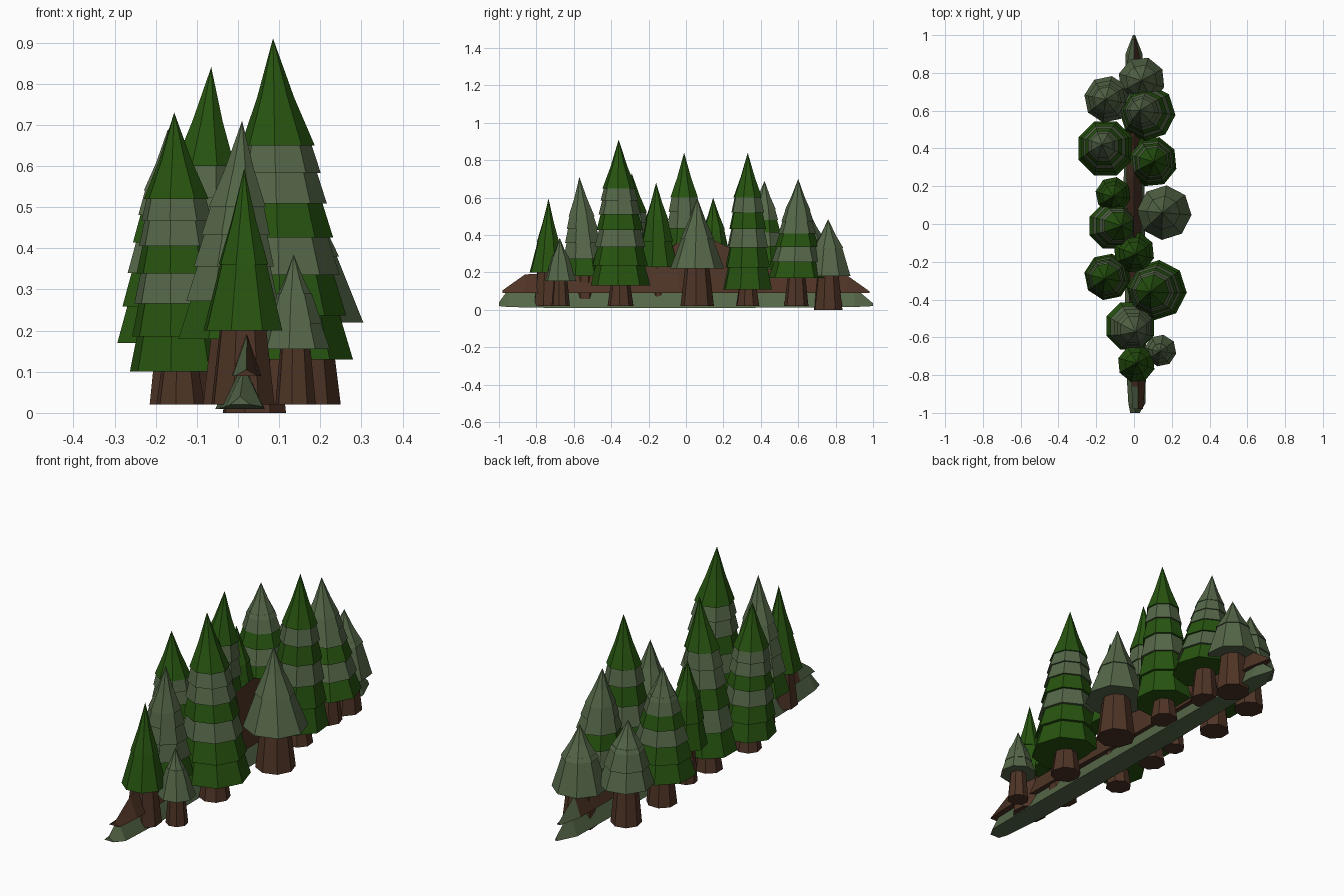
import bpy, bmesh, math
from mathutils import Vector

if "Cube" in bpy.data.objects:
    bpy.data.objects.remove(bpy.data.objects["Cube"])


def mat(name, col):
    m = bpy.data.materials.new(name)
    m.diffuse_color = (*col, 1)
    m.use_nodes = True
    m.node_tree.nodes["Principled BSDF"].inputs["Base Color"].default_value = m.diffuse_color
    return m


GREEN = mat("deep_green", (0.020, 0.088, 0.005))
SAGE = mat("sage_green", (0.090, 0.135, 0.065))
BARK = mat("bark_brown", (0.077, 0.034, 0.019))
MATS = {"g": 0, "s": 1, "b": 2}
SIDES = 8


def finish(bm, name):
    bmesh.ops.recalc_face_normals(bm, faces=bm.faces)
    me = bpy.data.meshes.new(name)
    bm.to_mesh(me)
    bm.free()
    for m in (GREEN, SAGE, BARK):
        me.materials.append(m)
    ob = bpy.data.objects.new(name, me)
    bpy.context.collection.objects.link(ob)
    return ob


def stack(bm, rings, axis, colour, twist):
    """Closed faceted solid through (z, radius) rings along a leaning axis."""
    prev = None
    made = []
    for z, r in rings:
        c = axis(z)
        if r == 0:
            ring = [bm.verts.new((c.x, c.y, z))]
        else:
            ring = [bm.verts.new((c.x + r * math.cos(a), c.y + r * math.sin(a), z))
                    for a in (2 * math.pi * (i + twist) / SIDES for i in range(SIDES))]
        if prev is None:
            made.append(bm.faces.new(ring))
        else:
            for i in range(SIDES):
                j = (i + 1) % SIDES
                if len(ring) == 1:
                    made.append(bm.faces.new((prev[i], prev[j], ring[0])))
                else:
                    made.append(bm.faces.new((prev[i], prev[j], ring[j], ring[i])))
        prev = ring
    if len(prev) > 1:
        made.append(bm.faces.new(prev))
    for f in made:
        f.material_index = MATS[colour]


def tree(n, base, tip, radius, peak, low, top_z, top_r, colours, trunk_r, foot=0.02):
    """Trunk, skirts from bottom to top, then the pointed crown.
    colours runs from crown to lowest skirt."""
    b, t = Vector(base), Vector(tip)

    def axis(z):
        return b.lerp(t, max(0, (z - low) / (peak - low)))

    twist = 0.5 + 0.13 * (n % 4)
    bm = bmesh.new()
    stack(bm, [(foot, trunk_r), (low + 0.04, trunk_r * 0.68)], axis, "b", twist)
    finish(bm, f"trunk_{n}")

    bm = bmesh.new()
    k = len(colours) - 1
    # skirts get taller and wider towards the ground
    total = sum(1 + 0.12 * i for i in range(k)) or 1
    z = top_z
    for i, c in enumerate(colours[1:]):
        h = (top_z - low) * (1 + 0.12 * i) / total
        r = top_r + (radius - top_r) * (i + 1) / k
        r_up = (top_r + (radius - top_r) * i / k) * 0.86
        stack(bm, [(z - h, r), (z + 0.02, r_up)], axis, c, twist)
        z -= h
    stack(bm, [(top_z, top_r), ((top_z * 0.55 + peak * 0.45), top_r * 0.5), (peak, 0)],
          axis, colours[0], twist)
    finish(bm, f"foliage_{n}")


# base xy, tip xy, radius, peak, lowest skirt, crown bottom, crown radius, colours, trunk radius
TREES = [
    ((.04, .76), (.04, .76), .125, .485, .18, .33, .085, "ss", .08, 0),
    ((-.14, .66), (-.15, .66), .125, .52, .21, .38, .08, "sss", .07),
    ((.07, .59), (.03, .60), .15, .70, .17, .53, .07, "sssgsg", .065),
    ((-.15, .40), (-.17, .42), .155, .69, .17, .54, .07, "ssgsgg"[:6], .07),
    ((.095, .33), (.105, .33), .135, .84, .11, .60, .08, "gsgsgg", .065),
    ((-.11, .155), (-.11, .145), .095, .60, .20, .43, .06, "ggg", .05),
    ((.16, .06), (.15, .06), .145, .60, .22, .38, .09, "ss", .09),
    ((-.115, -.01), (-.065, -.01), .13, .84, .12, .60, .08, "gssgsg", .065),
    ((0, -.15), (.01, -.16), .11, .68, .23, .48, .065, "ggg", .035),
    ((-.14, -.28), (-.155, -.29), .125, .73, .10, .52, .08, "gssgsgg", .06),
    ((.12, -.35), (.085, -.36), .16, .91, .13, .65, .09, "gssgsgg", .07),
    ((-.02, -.54), (.01, -.57), .135, .71, .18, .50, .075, "ssssg", .07),
    ((.012, -.74), (.015, -.735), .10, .595, .20, .36, .063, "gg", .08),
    ((.14, -.67), (.135, -.675), .085, .385, .155, .27, .05, "sss", .05),
]
for n, spec in enumerate(TREES, 1):
    tree(n, *spec)


def ridge(name, stations, colour):
    """Long triangular ridge through (y, half_width, x_centre, z_low, z_top)."""
    bm = bmesh.new()
    rows = [[bm.verts.new(p) for p in ((x - w, y, lo), (x + w, y, lo), (x, y, hi))]
            for y, w, x, lo, hi in stations]
    bm.faces.new(rows[0])
    bm.faces.new(rows[-1])
    for a, b in zip(rows, rows[1:]):
        for i in range(3):
            j = (i + 1) % 3
            bm.faces.new((a[i], a[j], b[j], b[i]))
    ob = finish(bm, name)
    for p in ob.data.polygons:
        # the left slopes at both ends are grassy
        grassy = p.normal.x < -0.2 and abs(p.center.y) > 0.65
        p.material_index = MATS["s" if grassy else colour]


# grassy strip along the ground
ridge("grass_strip", [(-1, .025, .005, .02, .04), (-.95, .045, .015, .015, .11),
                      (-.7, .055, .01, .01, .13), (.2, .055, .0, .01, .13),
                      (.9, .045, .0, .015, .12), (1, .006, .0, .02, .035)], "s")
# earth ridge rising behind the trees
ridge("earth_ridge", [(-.98, .028, .02, .09, .105), (-.86, .035, .022, .09, .19),
                      (-.3, .04, .01, .09, .20), (-.04, .04, .0, .09, .36),
                      (.12, .04, .0, .09, .385), (.24, .04, .0, .09, .33),
                      (.42, .04, .0, .09, .22), (.86, .035, .0, .09, .185),
                      (.98, .01, .0, .09, .10)], "b")
